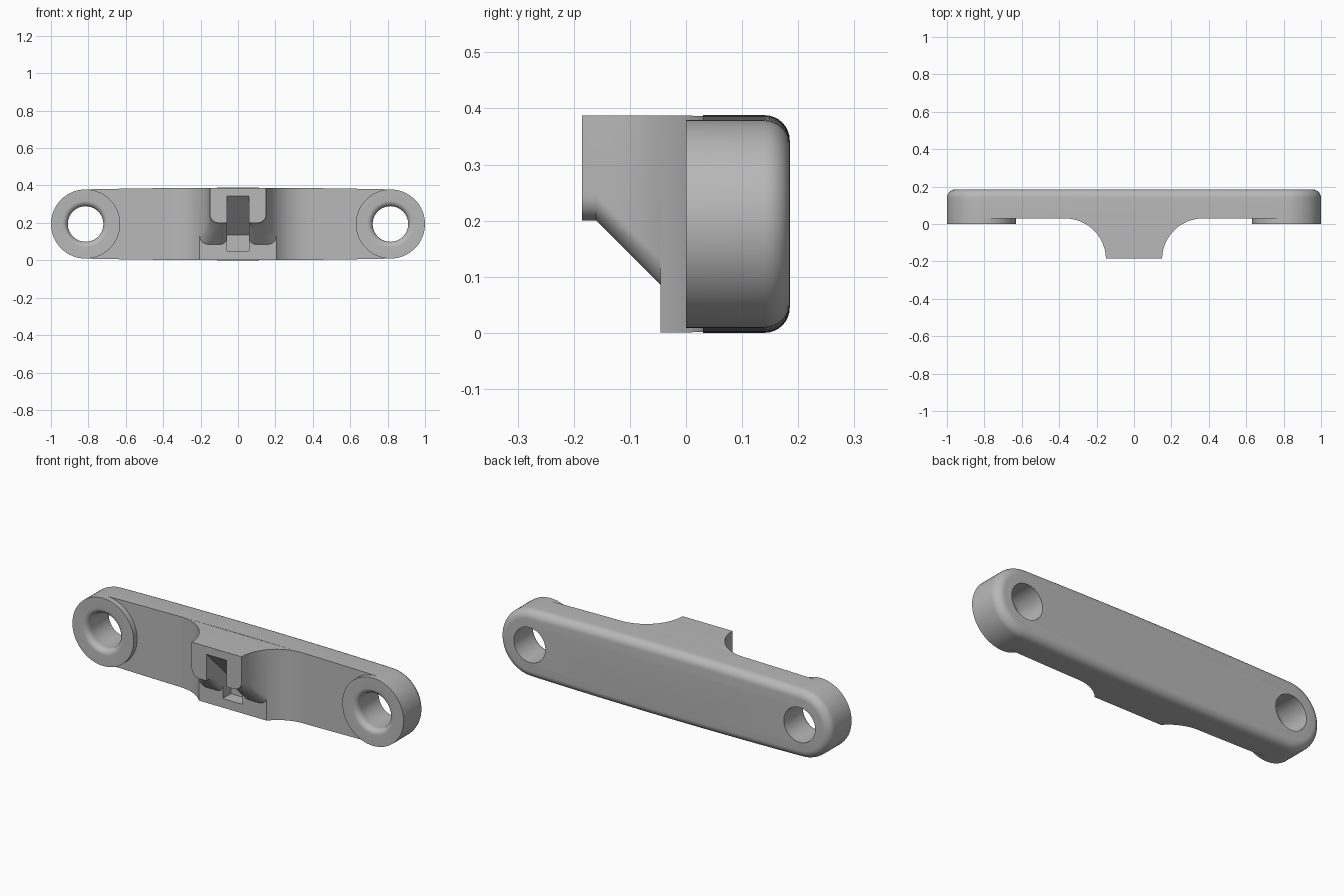
import bpy, bmesh
from math import sin, cos, pi, sqrt, radians

MID = 0.194          # height of the long axis
END_X, END_R = 0.815, 0.185
HOLE_R, LIP = 0.095, 0.03
BACK, FRONT = 0.185, 0.03
CURVE_X, CURVE_Y, CURVE_R = 0.37, -0.19, 0.22
STEP_Y, NOSE_Y = -0.045, -0.185
SLOT = 0.06

old = bpy.data.objects.get("Cube")
if old:
    bpy.data.objects.remove(old, do_unlink=True)

grey = bpy.data.materials.new("plain grey")
grey.use_nodes = True
colour = (0.48, 0.48, 0.48, 1)
grey.diffuse_color = colour
grey.node_tree.nodes["Principled BSDF"].inputs["Base Color"].default_value = colour


def loft(name, rings, wrap=False):
    """Skin closed rings of points; cap the ends unless the rings wrap round."""
    bm = bmesh.new()
    loops = [[bm.verts.new(p) for p in ring] for ring in rings]
    n = len(loops[0])
    pairs = list(zip(loops, loops[1:]))
    if wrap:
        pairs.append((loops[-1], loops[0]))
    else:
        bm.faces.new(loops[0])
        bm.faces.new(loops[-1])
    for a, b in pairs:
        for i in range(n):
            j = (i + 1) % n
            bm.faces.new((a[i], a[j], b[j], b[i]))
    bmesh.ops.recalc_face_normals(bm, faces=bm.faces)
    mesh = bpy.data.meshes.new(name)
    bm.to_mesh(mesh)
    bm.free()
    mesh.materials.append(grey)
    ob = bpy.data.objects.new(name, mesh)
    bpy.context.collection.objects.link(ob)
    return ob


def activate(ob):
    bpy.ops.object.select_all(action='DESELECT')
    ob.select_set(True)
    bpy.context.view_layer.objects.active = ob


def cut(ob, cutter):
    mod = ob.modifiers.new("cut", 'BOOLEAN')
    mod.operation = 'DIFFERENCE'
    mod.solver = 'EXACT'
    mod.object = cutter
    activate(ob)
    bpy.ops.object.modifier_apply(modifier=mod.name)
    bpy.data.objects.remove(cutter, do_unlink=True)


def smooth(ob):
    activate(ob)
    bpy.ops.object.shade_smooth_by_angle(angle=radians(30))


def half_height(x):
    return MID - (MID - END_R) * (x / END_X) ** 2


def outline(y, inset):
    """Long rounded bar outline with a faint bulge in the middle."""
    half = []
    for i in range(33):
        a = -pi / 2 + pi * i / 32
        r = END_R - inset
        half.append((END_X + r * cos(a), r * sin(a)))
    for i in range(1, 16):
        x = END_X * (1 - i / 8)
        half.append((x, half_height(x) - inset))
    full = half + [(-x, -z) for x, z in half]
    return [(x, y, MID + z) for x, z in full]


def circle(x, y, r, n=64):
    return [(x + r * cos(2 * pi * i / n), y, MID + r * sin(2 * pi * i / n)) for i in range(n)]


# Bar with a rounded back edge
ROUND = 0.045
rings = [outline(FRONT, 0)]
for i in range(9):
    a = pi / 2 * i / 8
    rings.append(outline(BACK - ROUND + ROUND * sin(a), ROUND * (1 - cos(a))))
bar = loft("bar", rings)
for s in (-1, 1):
    cut(bar, loft("hole_cutter", [circle(s * END_X, y, HOLE_R) for y in (-0.1, 0.3)]))
smooth(bar)

# Raised end rings with a rounded hole lip
for s, side in ((-1, "right"), (1, "left")):
    profile = [(END_R, FRONT), (END_R, 0)]
    for i in range(9):
        a = pi / 2 * i / 8
        profile.append((HOLE_R + LIP - LIP * sin(a), LIP * (1 - cos(a))))
    steps = 64
    rings = []
    for k in range(steps):
        t = 2 * pi * k / steps
        rings.append([(s * END_X + r * cos(t), y, MID + r * sin(t)) for r, y in profile])
    smooth(loft(side + "_end_ring", rings, wrap=True))


def half_width(y):
    """Concave flare of the central mount."""
    return CURVE_X - sqrt(CURVE_R ** 2 - (y - CURVE_Y) ** 2)


# Flared base of the central mount
side = [(CURVE_X, 0.05)]
a_end = math_end = sqrt(1 - ((STEP_Y - CURVE_Y) / CURVE_R) ** 2)
x_end = half_width(STEP_Y)
for i in range(17):
    x = CURVE_X + (x_end - CURVE_X) * i / 16
    side.append((x, CURVE_Y + sqrt(CURVE_R ** 2 - (x - CURVE_X) ** 2)))
profile = side + [(-x, y) for x, y in reversed(side)]
base = loft("mount_base", [[(x, y, MID + s * half_height(x)) for x, y in profile] for s in (-1, 1)])

# Slot in the base with a sloping ceiling
slot = [(-0.1, 0.26), (0.025, 0.135), (0.025, 0.05), (-0.1, 0.05)]
cut(base, loft("slot_cutter", [[(x, y, z) for y, z in slot] for x in (-SLOT, SLOT)]))
smooth(base)


# Overhanging nose, notched by the slot, with rounded lower edges
def nose_ring(y, inner_r):
    w = half_width(y)
    bottom = 0.2 - max(0, y + 0.16)
    ceiling = 0.345 - (y - NOSE_Y)
    outer_r = 0.045
    half = [(w, MID + half_height(w))]
    for i in range(9):
        a = pi / 2 * i / 8
        half.append((w - outer_r * (1 - cos(a)), bottom + outer_r * (1 - sin(a))))
    for i in range(7):
        a = pi / 2 * i / 6
        half.append((SLOT + inner_r * (1 - sin(a)), bottom + inner_r * (1 - cos(a))))
    half.append((SLOT, ceiling))
    return [(x, y, z) for x, z in half + [(-x, z) for x, z in reversed(half)]]


rings = [nose_ring(NOSE_Y, 0.002), nose_ring(-0.16, 0.004)]
for i in range(1, 13):
    t = i / 12
    rings.append(nose_ring(-0.16 + (STEP_Y + 0.16) * t, min(0.035, 0.004 + 0.15 * t)))
smooth(loft("mount_nose", rings))
